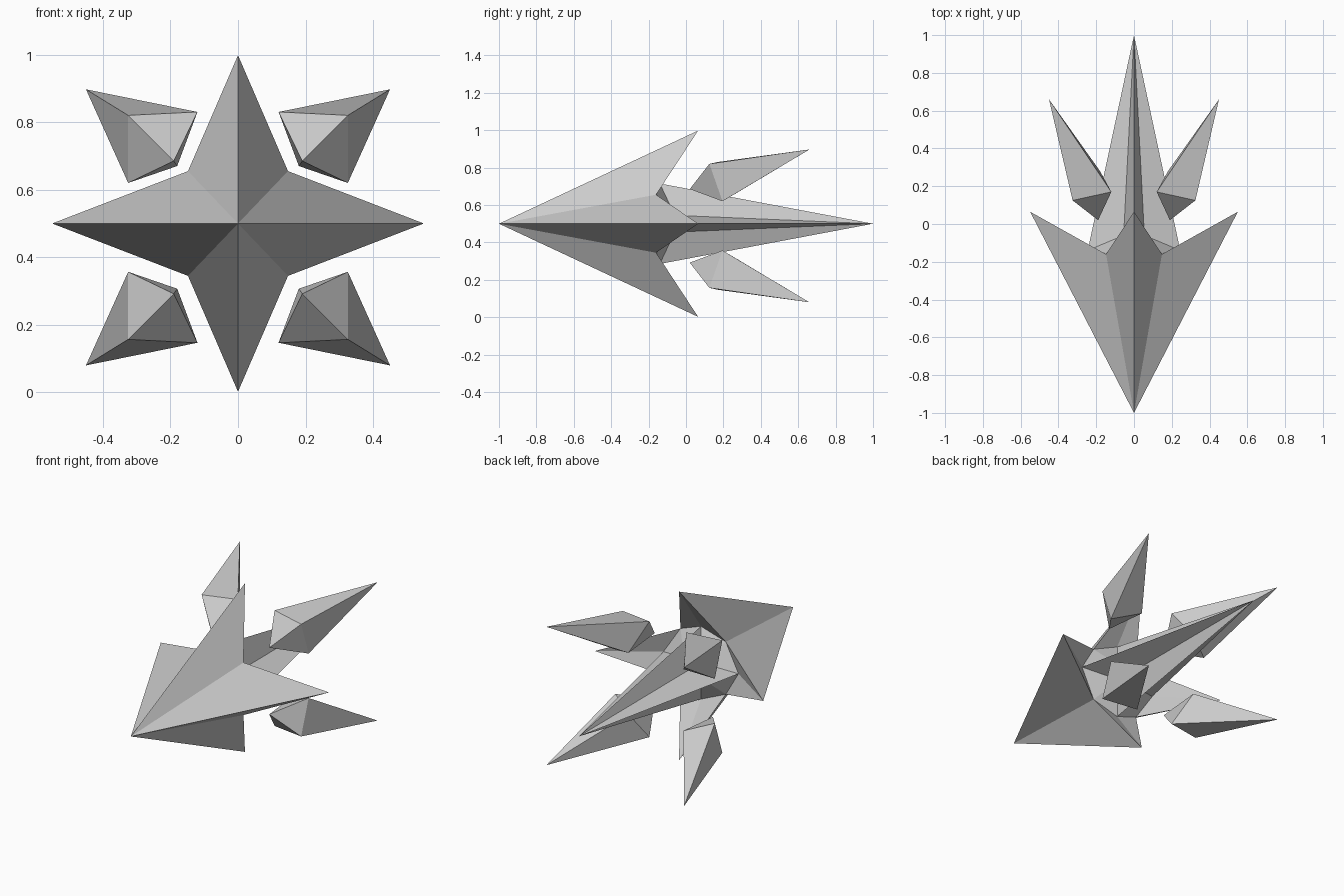
import bpy, bmesh

if "Cube" in bpy.data.objects:
    bpy.data.objects.remove(bpy.data.objects["Cube"])


def make_object(name, verts, faces):
    mesh = bpy.data.meshes.new(name)
    mesh.from_pydata(verts, [], faces)
    bm = bmesh.new()
    bm.from_mesh(mesh)
    bmesh.ops.recalc_face_normals(bm, faces=bm.faces)
    bm.to_mesh(mesh)
    bm.free()
    obj = bpy.data.objects.new(name, mesh)
    bpy.context.collection.objects.link(obj)
    return obj


def star_ring(half_w, half_h, tip_y, in_x, in_z, in_y):
    """Eight points of a four-pointed star around the y axis at z = 0.5."""
    ring = []
    for tx, tz, ix, iz in ((1, 0, 1, 1), (0, 1, -1, 1), (-1, 0, -1, -1), (0, -1, 1, -1)):
        ring.append((tx * half_w, tip_y, 0.5 + tz * half_h))
        ring.append((ix * in_x, in_y, 0.5 + iz * in_z))
    return ring


# Star body: nose, wide star rim, recessed thin star neck, tail point
rim = star_ring(0.55, 0.498, 0.065, 0.148, 0.155, -0.16)
neck = star_ring(0.245, 0.215, -0.14, 0.055, 0.045, -0.06)
verts = [(0, -1, 0.5)] + rim + neck + [(0, 1, 0.5)]
faces = []
for i in range(8):
    j = (i + 1) % 8
    a, b, c, d = 1 + i, 1 + j, 9 + i, 9 + j
    faces.append((0, a, b))
    # split so the edge runs from rim notch to neck tip
    faces += [(a, b, c), (b, d, c)] if i % 2 == 0 else [(a, b, d), (a, d, c)]
    faces.append((17, d, c))
make_object("star_body", verts, faces)

# Four floating shards: stretched octahedra, mirrored left/right and up/down
shard = [(0.19, 0.02, 0.685),                           # blunt front
         (0.12, 0.17, 0.83), (0.325, 0.125, 0.82),
         (0.325, 0.195, 0.62), (0.18, 0.28, 0.67),      # girdle
         (0.45, 0.66, 0.897)]                           # outer tip
shard_faces = []
for i in range(4):
    a, b = 1 + i, 1 + (i + 1) % 4
    shard_faces += [(0, a, b), (5, b, a)]
for side, sx in (("right", 1), ("left", -1)):
    for level in ("upper", "lower"):
        pts = [(sx * x, y, z if level == "upper" else 0.977 - z) for x, y, z in shard]
        make_object(f"{level}_{side}_shard", pts, shard_faces)
